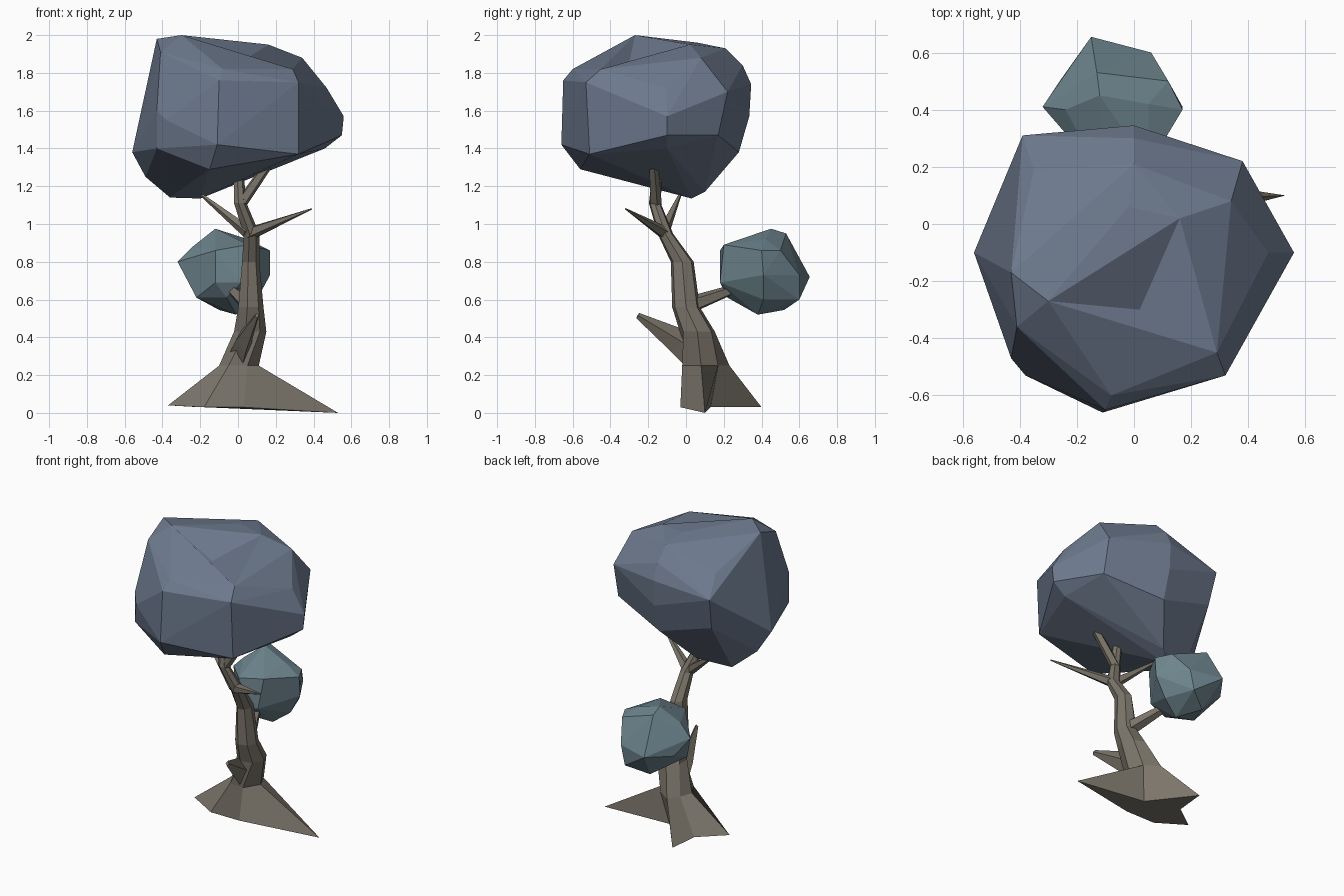
import bpy, bmesh, math
from mathutils import Vector

if "Cube" in bpy.data.objects:
    bpy.data.objects.remove(bpy.data.objects["Cube"])


def material(name, rgb):
    m = bpy.data.materials.new(name)
    m.diffuse_color = (*rgb, 1)
    m.use_nodes = True
    m.node_tree.nodes["Principled BSDF"].inputs["Base Color"].default_value = m.diffuse_color
    return m


def finish(bm, name, mat):
    bmesh.ops.recalc_face_normals(bm, faces=bm.faces[:])
    me = bpy.data.meshes.new(name)
    bm.to_mesh(me)
    bm.free()
    me.materials.append(mat)
    ob = bpy.data.objects.new(name, me)
    bpy.context.collection.objects.link(ob)
    return ob


def faceted_blob(name, points, mat, dents=()):
    """Faceted leaf mass wrapped around corner points, with a few pressed-in spots."""
    bm = bmesh.new()
    for p in points:
        bm.verts.new(p)
    bmesh.ops.convex_hull(bm, input=bm.verts[:])
    loose = [v for v in bm.verts if not v.link_faces]
    bmesh.ops.delete(bm, geom=loose, context='VERTS')
    for d in dents:
        d = Vector(d)
        face = min(bm.faces, key=lambda f: (f.calc_center_median() - d).length)
        bmesh.ops.poke(bm, faces=[face])["verts"][0].co = d
    bmesh.ops.dissolve_limit(bm, angle_limit=math.radians(4),
                             verts=bm.verts[:], edges=bm.edges[:])
    return finish(bm, name, mat)


def skin(name, rings, mat):
    """Join rings of equal size with quads and cap both ends."""
    bm = bmesh.new()
    loops = [[bm.verts.new(p) for p in ring] for ring in rings]
    n = len(loops[0])
    for a, b in zip(loops, loops[1:]):
        for i in range(n):
            j = (i + 1) % n
            bm.faces.new((a[i], a[j], b[j], b[i]))
    bm.faces.new(loops[0][::-1])
    bm.faces.new(loops[-1])
    return finish(bm, name, mat)


def branch(name, path, radii, mat, sides=5, squash=1.0):
    """Tapered limb; squash narrows it sideways."""
    path = [Vector(p) for p in path]
    rings = []
    for k, (c, r) in enumerate(zip(path, radii)):
        d = (path[min(k + 1, len(path) - 1)] - path[max(k - 1, 0)]).normalized()
        q = d.to_track_quat('Z', 'Y')
        rings.append([c + q @ Vector((squash * r * math.cos(math.tau * i / sides),
                                      r * math.sin(math.tau * i / sides), 0))
                      for i in range(sides)])
    return skin(name, rings, mat)


bark = material("bark", (0.20, 0.18, 0.145))
leaf = material("leaf", (0.15, 0.19, 0.265))
leaf_light = material("leaf_light", (0.155, 0.235, 0.27))

# Large crown
faceted_blob("large_crown", [
    (-.30, -.27, 2.0), (-.43, -.17, 1.98), (-.27, -.02, 1.95), (.11, -.19, 1.90),
    (.16, .02, 1.95), (-.02, .06, 1.96), (0, .21, 1.93), (-.35, .19, 1.82),
    (0, .30, 1.84), (.34, .08, 1.88), (.29, -.45, 1.82), (.47, -.10, 1.72),
    (.56, -.10, 1.57), (.55, -.10, 1.47), (.46, -.10, 1.40), (-.04, -.50, 1.82),
    (-.08, -.60, 1.82), (-.41, -.36, 1.91), (.32, -.53, 1.75), (-.10, -.65, 1.76),
    (.32, -.51, 1.37), (-.11, -.66, 1.42), (-.15, -.56, 1.29), (-.43, -.47, 1.40),
    (-.43, -.47, 1.60), (-.38, -.53, 1.55), (-.56, -.10, 1.38), (-.49, -.05, 1.25),
    (-.36, .03, 1.14), (-.20, .03, 1.135), (-.15, .10, 1.17), (.14, -.02, 1.31),
    (0, .345, 1.74), (0, .335, 1.57), (0, .28, 1.38), (-.39, .31, 1.70),
    (-.37, .26, 1.49), (.38, .22, 1.70), (.38, .17, 1.47)], leaf,
    dents=[(.02, -.30, 1.86)])

# Small crown behind the trunk
faceted_blob("small_crown", [
    (-.12, .45, .975), (-.13, .53, .95), (.12, .50, .86), (.05, .42, .92),
    (-.10, .33, .92), (-.24, .40, .88), (-.32, .41, .80), (-.26, .50, .70),
    (-.15, .655, .72), (.06, .60, .73), (.03, .60, .60), (.17, .40, .86),
    (.17, .41, .73), (.05, .20, .89), (.02, .18, .69), (-.12, .18, .86),
    (-.12, .18, .69), (-.22, .30, .61), (-.26, .34, .72), (-.01, .38, .52),
    (-.10, .52, .545), (.10, .41, .60), (-.06, .22, .61)], leaf_light)

# Trunk flaring into three pointed roots
base = [(.53, .10, 0), (.03, .13, .03), (-.18, .40, .03), (-.20, .20, .03),
        (-.37, .07, .04), (-.18, -.03, .03), (.03, -.03, .03)]
flare = [(.11, .08, .25), (.07, .17, .25), (-.02, .23, .25), (-.07, .16, .25),
         (-.10, .08, .25), (-.05, -.01, .25), (.05, -.02, .25)]
rings = [base, flare]
for x, y, z, rx, ry in [(.06, .06, .43, .09, .095), (.065, 0, .56, .07, .075),
                        (.065, -.02, .80, .048, .062), (.07, -.11, .95, .043, .042),
                        (.01, -.165, 1.11, .035, .032), (0, -.15, 1.30, .026, .026)]:
    rings.append([(x + rx * math.cos(i * math.tau / 7),
                   y + ry * math.sin(i * math.tau / 7), z) for i in range(7)])
skin("trunk", rings, bark)

# Upper branches
branch("fork_branch", [(.01, -.16, 1.10), (.08, -.165, 1.20), (.17, -.175, 1.33)],
       [.032, .029, .025], bark)
branch("right_branch", [(.06, -.11, .95), (.39, -.32, 1.08)], [.036, .004], bark)
branch("left_branch", [(.05, -.12, .96), (-.20, -.03, 1.16)], [.034, .008], bark)

# Limb holding the small crown
branch("back_branch", [(.06, .02, .57), (-.03, .24, .65), (-.06, .34, .69)],
       [.048, .027, .018], bark)

# Broken stub on the front
branch("front_stub", [(.01, .06, .31), (.03, -.04, .38), (.10, -.255, .515)],
       [.09, .07, .016], bark, sides=4, squash=.65)
